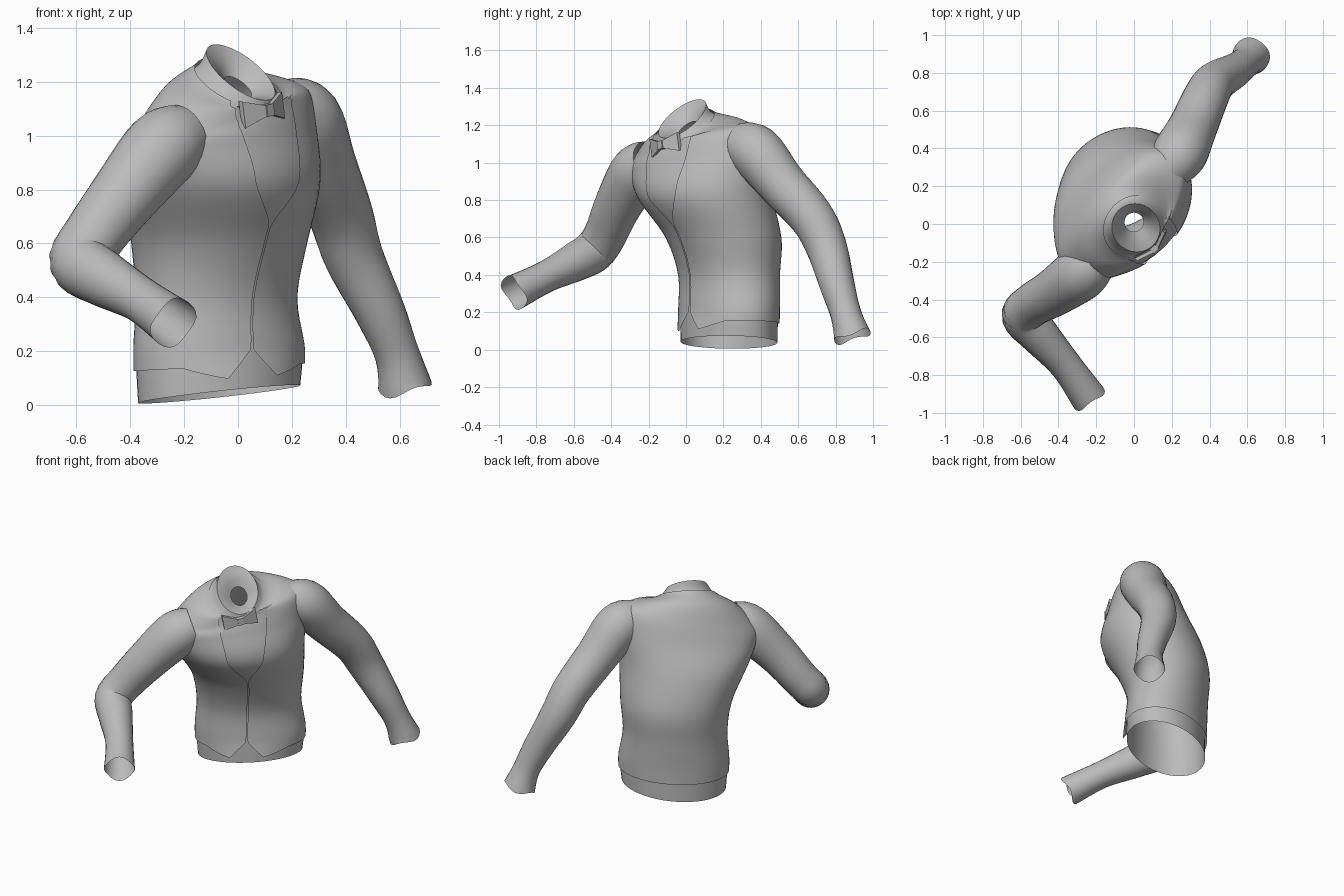
import bpy
import bmesh
from math import sin, cos, pi, radians
from mathutils import Vector

if "Cube" in bpy.data.objects:
    bpy.data.objects.remove(bpy.data.objects["Cube"])

# One plain cloth material
cloth = bpy.data.materials.new("grey cloth")
cloth.use_nodes = True
GREY = (0.5, 0.5, 0.5, 1)
cloth.diffuse_color = GREY
cloth.node_tree.nodes["Principled BSDF"].inputs["Base Color"].default_value = GREY


def spline(keys, t):
    """Catmull-Rom through equal-length tuples, t measured in key index."""
    last = len(keys) - 1
    i = max(0, min(int(t), last - 1))
    s = t - i
    p0, p1, p2, p3 = (keys[max(0, min(last, i + k))] for k in (-1, 0, 1, 2))
    return [b + s / 2 * (c - a + s * (2 * a - 5 * b + 4 * c - d + s * (3 * (b - c) + d - a)))
            for a, b, c, d in zip(p0, p1, p2, p3)]


def linear(table, t):
    """Piecewise linear lookup in (position, value) pairs."""
    for (t0, v0), (t1, v1) in zip(table, table[1:]):
        if t <= t1:
            return v0 + (v1 - v0) * max(0, (t - t0) / (t1 - t0))
    return table[-1][1]


def finish(name, bm, angle=50):
    bmesh.ops.recalc_face_normals(bm, faces=bm.faces)
    mesh = bpy.data.meshes.new(name)
    bm.to_mesh(mesh)
    bm.free()
    mesh.materials.append(cloth)
    ob = bpy.data.objects.new(name, mesh)
    bpy.context.collection.objects.link(ob)
    bpy.ops.object.select_all(action='DESELECT')
    ob.select_set(True)
    bpy.context.view_layer.objects.active = ob
    bpy.ops.object.shade_smooth_by_angle(angle=radians(angle))
    return ob


def skin(name, rows, closed=True):
    """Open sheet or tube through rows of points."""
    bm = bmesh.new()
    grid = [[bm.verts.new(p) for p in row] for row in rows]
    for low, high in zip(grid, grid[1:]):
        n = len(low)
        for i in range(n if closed else n - 1):
            k = (i + 1) % n
            bm.faces.new((low[i], low[k], high[k], high[i]))
    return finish(name, bm)


# Torso rings: height, centre x, centre y, half width, half depth,
# turn in degrees, sideways tilt, forward tilt
TORSO = [
    (.04, -.07, .23, .32, .235, 30, .08, .1),
    (.2, -.07, .23, .33, .235, 30, .02, 0),
    (.4, -.08, .23, .31, .24, 33, 0, 0),
    (.6, -.07, .2, .335, .28, 36, 0, 0),
    (.82, -.06, .1, .39, .31, 42, .03, 0),
    (1.0, -.06, .06, .42, .25, 47, .12, 0),
    (1.1, -.05, .05, .39, .21, 47, .2, -.1),
    (1.17, -.03, .03, .29, .18, 47, .14, -.3),
    (1.19, 0, -.01, .17, .145, 46, .05, -.6),
    (1.235, .01, -.02, .125, .13, 45, 0, -.8),
]
NECK_LINING = [TORSO[-1], (1.21, .01, -.01, .09, .09, 45, 0, -.8),
               (1.18, 0, .01, .05, .05, 45, 0, -.8)]


def body_point(keys, t, theta, off=0):
    """Point on the body; theta 0 is the front, positive towards the left."""
    z, cx, cy, a, b, turn, side, lean = spline(keys, t)
    turn = radians(turn)
    u, f = (a + off) * sin(theta), (b + off) * cos(theta)
    return Vector((cx + u * cos(turn) + f * sin(turn),
                   cy + u * sin(turn) - f * cos(turn),
                   z + side * u + lean * f))


def body_tube(name, keys, rows, sides=48):
    top = len(keys) - 1
    return skin(name, [[body_point(keys, top * j / rows, 2 * pi * i / sides)
                        for i in range(sides)] for j in range(rows + 1)])


body_tube("shirt_body", TORSO, 45)
body_tube("collar_lining", NECK_LINING, 6)

# Waistcoat: half angle of the front opening along the body
OPENING = [(.4, .3), (1.05, .01), (3.35, .01), (3.7, .17), (4, .27),
           (5, .33), (6, .37), (7, .5), (8, .9)]
COLS, ROWS = 64, 48


def waistcoat_point(i, j):
    s = i / COLS
    hem = .68 - .3 * max(0, 1 - 9 * min(s, 1 - s))
    t = hem + (8.1 - hem) * j / ROWS
    gap = linear(OPENING, t)
    theta = gap + (2 * pi - 2 * gap) * s
    flare = .03 * max(0, 1 - t) * max(0, cos(theta)) ** 4
    return body_point(TORSO, t, theta, .01 + flare)


skin("waistcoat", [[waistcoat_point(i, j) for i in range(COLS + 1)]
                   for j in range(ROWS + 1)], closed=False)

# Sleeves: centre x, y, z and radius from shoulder to cuff
SLEEVES = {
    "right_sleeve": [
        (-.2, -.19, 1.0, .12), (-.28, -.26, .95, .145), (-.42, -.36, .78, .128),
        (-.54, -.43, .62, .115), (-.585, -.49, .53, .115), (-.5, -.59, .47, .105),
        (-.36, -.75, .39, .085), (-.24, -.92, .305, .095)],
    "left_sleeve": [
        (.17, .27, 1.1, .11), (.24, .37, 1.06, .145), (.31, .51, .89, .13),
        (.38, .67, .71, .12), (.43, .75, .55, .11), (.53, .81, .34, .093),
        (.59, .855, .19, .083), (.62, .89, .07, .1)],
}


def sleeve(name, keys, steps=5, sides=24):
    rows, top = [], len(keys) - 1
    for j in range(top * steps + 1):
        t = j / steps
        x, y, z, r = spline(keys, t)
        ahead = Vector(spline(keys, min(t + .3, top))[:3])
        behind = Vector(spline(keys, max(t - .3, 0))[:3])
        d = (ahead - behind).normalized()
        across = d.cross(Vector((0, 0, 1))).normalized()
        up = across.cross(d)
        ring = []
        for i in range(sides):
            q = 2 * pi * i / sides
            wave = .012 * sin(3 * q) if j == top * steps else 0
            ring.append(Vector((x, y, z)) + r * (cos(q) * across + sin(q) * up) + wave * d)
        rows.append(ring)
    return skin(name, rows)


for label, path in SLEEVES.items():
    sleeve(label, path)

# Bow tie: two wedge wings and a knot, turned with the chest
KNOT = Vector((.115, -.135, 1.095))
SIDE = Vector((1, 1, .25)).normalized()
FRONT = Vector((1, -1, 0)).normalized()
UP = FRONT.cross(SIDE) * -1


def bow_block(name, inner, outer, h_in, h_out, depth):
    bm = bmesh.new()
    bmesh.ops.create_cube(bm, size=2)
    for v in bm.verts:
        far = v.co.x > 0
        h = h_out if far else h_in
        u = outer if far else inner
        f = v.co.y * depth - abs(u) * .35
        v.co = KNOT + SIDE * u + UP * (v.co.z * h) + FRONT * f
    return finish(name, bm, 30)


bow_block("bow_left_wing", .01, .105, .018, .05, .01)
bow_block("bow_right_wing", -.01, -.105, .018, .05, .01)
bow_block("bow_knot", -.018, .018, .022, .022, .016)
